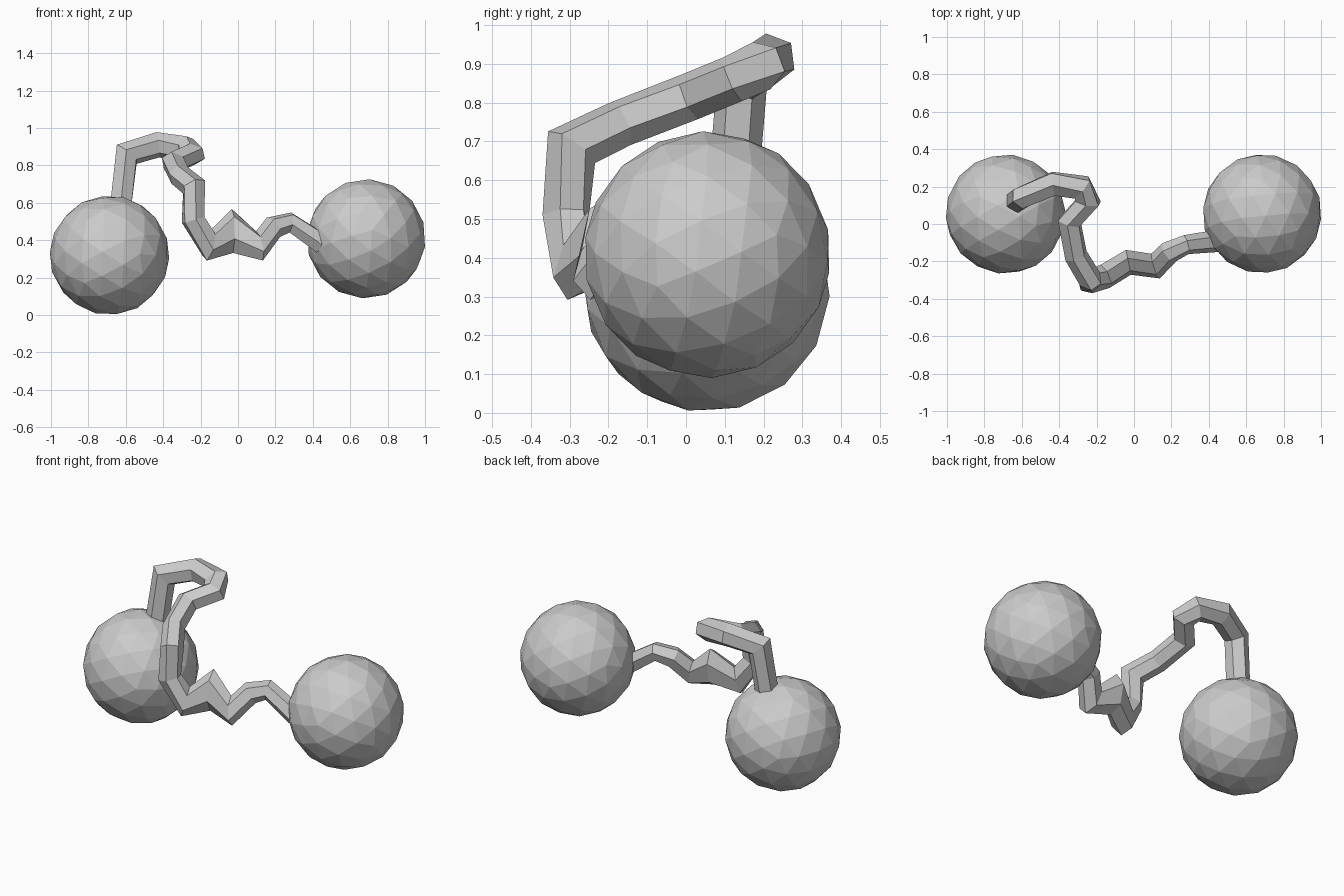
import bpy, bmesh, math
from mathutils import Vector, Euler

if "Cube" in bpy.data.objects:
    bpy.data.objects.remove(bpy.data.objects["Cube"])

def add_object(name, bm):
    bmesh.ops.recalc_face_normals(bm, faces=bm.faces[:])
    mesh = bpy.data.meshes.new(name)
    bm.to_mesh(mesh)
    bm.free()
    obj = bpy.data.objects.new(name, mesh)
    bpy.context.collection.objects.link(obj)
    return obj

def faceted_ball(name, center, radius, rot):
    # icosahedron with each edge split in three, pushed out to a sphere
    bm = bmesh.new()
    bmesh.ops.create_icosphere(bm, subdivisions=1, radius=1)
    bmesh.ops.subdivide_edges(bm, edges=bm.edges[:], cuts=2, use_grid_fill=True)
    bmesh.ops.triangulate(bm, faces=[f for f in bm.faces if len(f.verts) > 3])
    turn = Euler(rot).to_matrix()
    for v in bm.verts:
        v.co = Vector(center) + turn @ v.co.normalized() * radius
    return add_object(name, bm)

def cord(name, path, sides=6):
    # swept hexagonal tube with mitred bends; each path point is x, y, z, radius, height stretch
    pts = [Vector(p[:3]) for p in path]
    segs = [(b - a).normalized() for a, b in zip(pts, pts[1:])]
    normal = segs[0].cross(Vector((0, 1, 0))).normalized()
    bm = bmesh.new()
    rings = []
    for i, p in enumerate(pts):
        before, after = segs[max(i - 1, 0)], segs[min(i, len(segs) - 1)]
        tangent = (before + after).normalized()
        normal = (normal - tangent * normal.dot(tangent)).normalized()
        side = tangent.cross(normal)
        bend = after - before
        widen = min(1 / max(tangent.dot(after), 0.1), 1.3) - 1
        ring = []
        for k in range(sides):
            a = 2 * math.pi * (k + 0.5) / sides
            d = (normal * math.cos(a) + side * math.sin(a)) * path[i][3]
            if bend.length > 1e-4:
                b = bend.normalized()
                d += b * d.dot(b) * widen
            d.z *= path[i][4]
            ring.append(bm.verts.new(p + d))
        rings.append(ring)
    for r0, r1 in zip(rings, rings[1:]):
        for k in range(sides):
            n = (k + 1) % sides
            bm.faces.new((r0[k], r0[n], r1[n], r1[k]))
    bm.faces.new(rings[0])
    bm.faces.new(rings[-1])
    return add_object(name, bm)

# two weights
faceted_ball("left_ball", (-0.687, 0.053, 0.32), 0.32, (0.3, 0.5, 0.2))
faceted_ball("right_ball", (0.685, 0.055, 0.408), 0.319, (0.7, 0.2, 0.9))

# winding cord joining them
cord("cord", [
    (-0.63, 0.12, 0.56, 0.065, 1),
    (-0.595, 0.145, 0.86, 0.065, 1),
    (-0.43, 0.215, 0.91, 0.068, 1),
    (-0.28, 0.195, 0.895, 0.065, 1),
    (-0.245, 0.12, 0.86, 0.062, 1),
    (-0.345, 0.01, 0.815, 0.062, 1),
    (-0.31, -0.17, 0.745, 0.062, 1),
    (-0.235, -0.295, 0.685, 0.064, 1),
    (-0.24, -0.31, 0.51, 0.062, 1),
    (-0.155, -0.28, 0.375, 0.068, 1),
    (-0.03, -0.205, 0.45, 0.065, 1.6),
    (0.115, -0.225, 0.37, 0.065, 1),
    (0.19, -0.15, 0.47, 0.06, 1),
    (0.28, -0.11, 0.495, 0.052, 1),
    (0.45, -0.09, 0.38, 0.06, 1),
])
